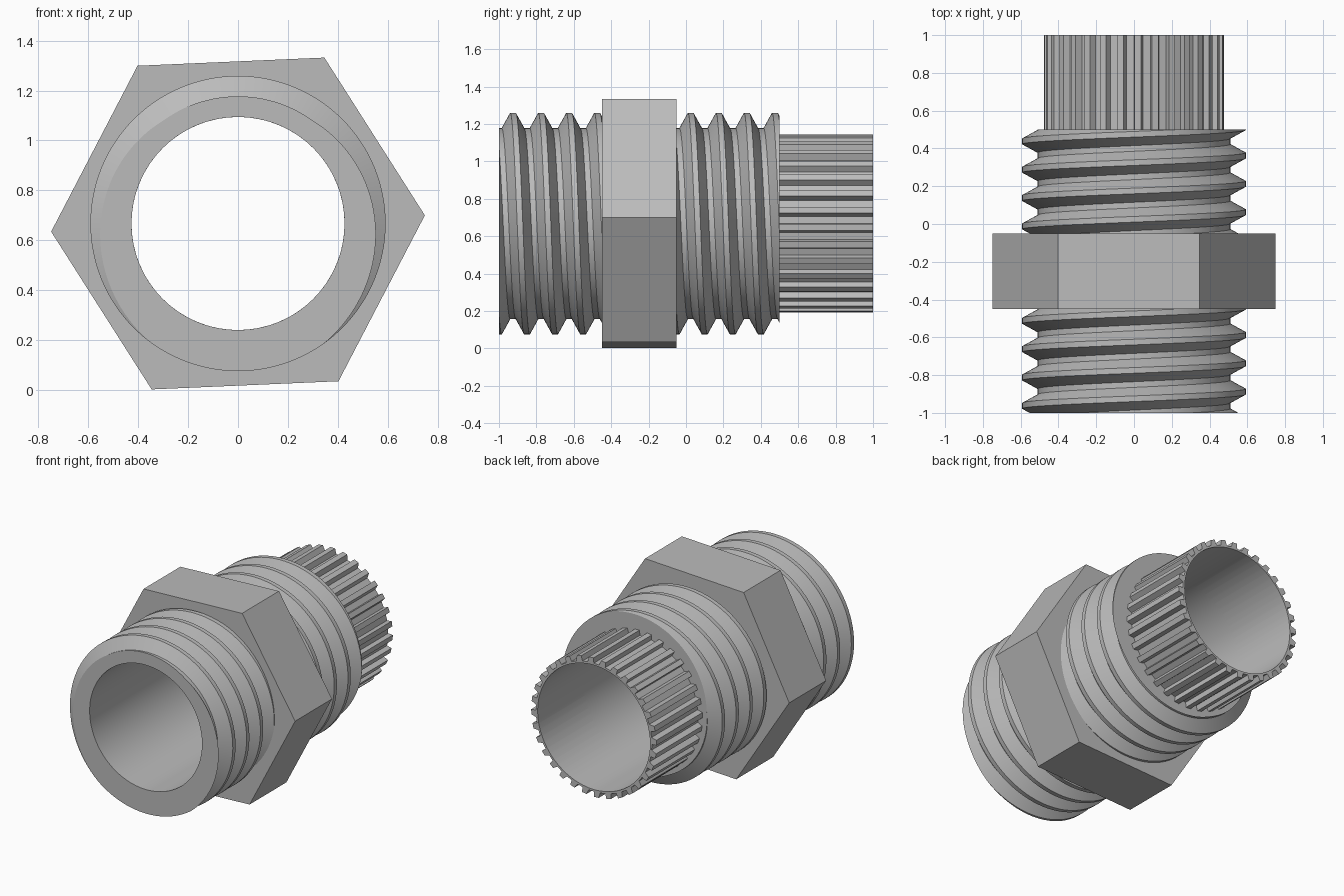
import bpy
import bmesh
from math import sin, cos, pi, radians

if "Cube" in bpy.data.objects:
    bpy.data.objects.remove(bpy.data.objects["Cube"])

AXIS_Z = 0.667
BORE = 0.427
PITCH, ROOT, CREST = 0.15, 0.51, 0.592
LENGTH = 0.55

metal = bpy.data.materials.new("grey_metal")
metal.use_nodes = True
GREY = (0.5, 0.5, 0.5, 1)
metal.diffuse_color = GREY
metal.node_tree.nodes["Principled BSDF"].inputs["Base Color"].default_value = GREY


def ring_part(name, sections, y0):
    """Closed ring swept round the y axis: sections are (angle, [(radius, y)])."""
    bm = bmesh.new()
    cols = [[bm.verts.new((r * cos(a), y0 + y, AXIS_Z + r * sin(a))) for r, y in pts]
            for a, pts in sections]
    for c, d in zip(cols, cols[1:]):
        for i in range(len(c)):
            j = (i + 1) % len(c)
            bm.faces.new((c[i], c[j], d[j], d[i]))
    bmesh.ops.remove_doubles(bm, verts=bm.verts, dist=1e-5)
    bmesh.ops.recalc_face_normals(bm, faces=bm.faces)
    mesh = bpy.data.meshes.new(name)
    bm.to_mesh(mesh)
    bm.free()
    mesh.materials.append(metal)
    ob = bpy.data.objects.new(name, mesh)
    bpy.context.collection.objects.link(ob)
    bpy.ops.object.select_all(action='DESELECT')
    ob.select_set(True)
    bpy.context.view_layer.objects.active = ob
    bpy.ops.object.shade_smooth_by_angle(angle=radians(25))
    return ob


def thread_radius(y, shift):
    # trapezoid thread: narrow flat crest, sloped flanks, narrow flat root
    d = abs((y - shift + PITCH / 2) % PITCH - PITCH / 2)
    t = min(max((d - 0.015) / 0.045, 0), 1)
    return CREST + (ROOT - CREST) * t


# Threaded ends: helical rows trimmed flat at both ends
def thread_sections(steps=128):
    out = []
    for s in range(steps + 1):
        turn = s / steps
        shift = PITCH * (0.5 + turn)
        pts = [(BORE, 0)]
        rows = [shift + PITCH * k + o for k in range(-2, 5)
                for o in (-0.06, -0.015, 0.015, 0.06)]
        for y in [0] + rows + [LENGTH]:
            y = min(max(y, 0), LENGTH)
            pts.append((thread_radius(y, shift), y))
        pts.append((BORE, LENGTH))
        out.append((pi / 2 - 2 * pi * turn, pts))
    return out


ring_part("front_thread", thread_sections(), -1.0)
ring_part("rear_thread", thread_sections(), -0.05)

# Hexagonal wrench collar, turned slightly
collar = []
for s in range(121):
    a = 2 * pi * s / 120
    r = 0.75 * cos(pi / 6) / cos(a % (pi / 3) - pi / 6)
    collar.append((a + radians(2.5), [(BORE, 0), (r, 0), (r, 0.4), (BORE, 0.4)]))
ring_part("hex_collar", collar, -0.45)

# Splined rear sleeve with leaning teeth
TEETH = 32
TOOTH = ((0.0, 0.441), (0.45, 0.441), (0.6, 0.476), (0.97, 0.476))
sleeve = []
for n in range(TEETH):
    for u, r in TOOTH:
        sleeve.append((2 * pi * (n + u) / TEETH,
                       [(BORE, 0), (r, 0), (r, 0.5), (BORE, 0.5)]))
sleeve.append((2 * pi, sleeve[0][1]))
ring_part("splined_sleeve", sleeve, 0.5)
